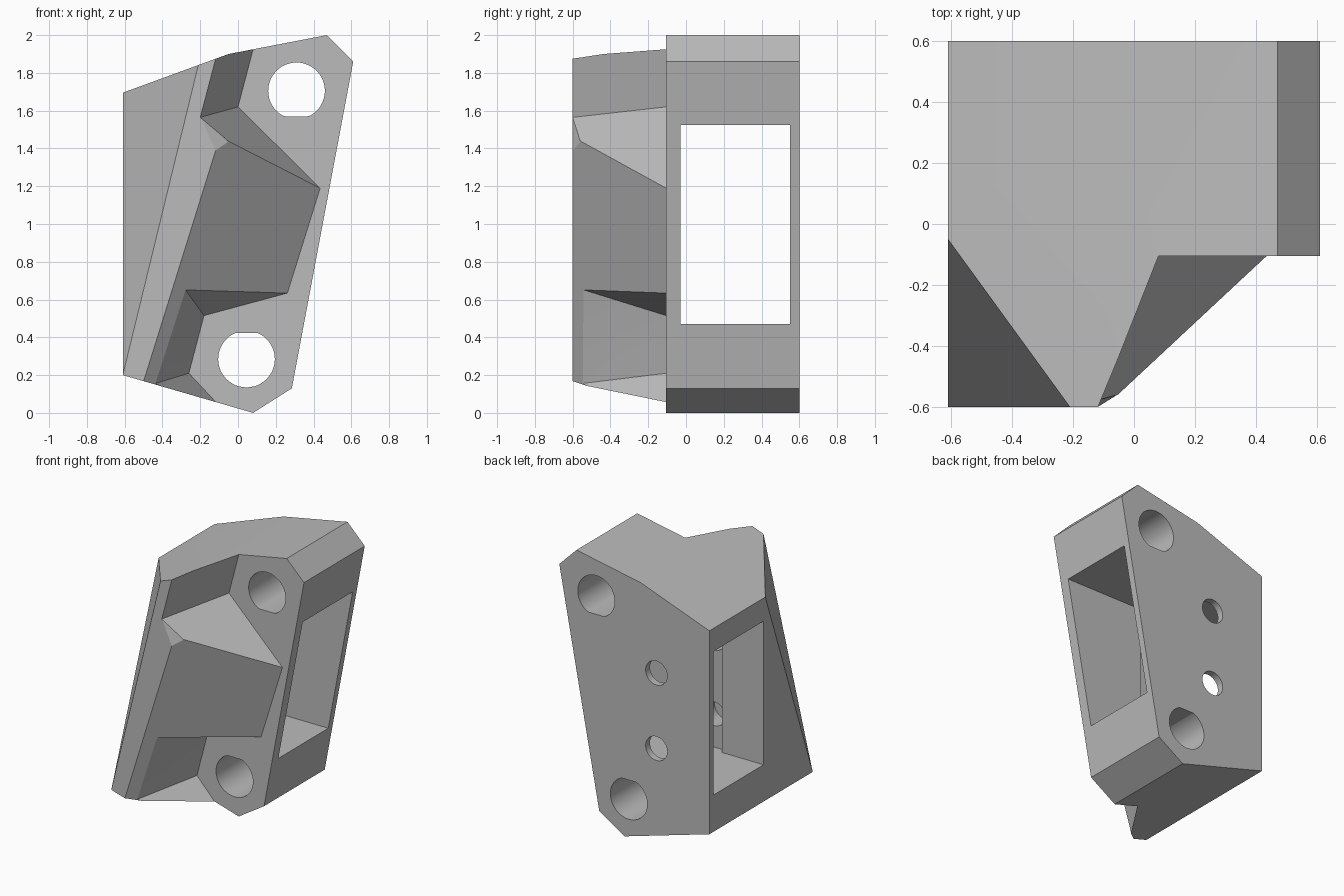
import bpy, bmesh, math
from mathutils import Vector as V

cube = bpy.data.objects.get("Cube")
if cube:
    bpy.data.objects.remove(cube)

grey = bpy.data.materials.new("plain_grey")
grey.use_nodes = True
tone = (0.5, 0.5, 0.5, 1)
grey.diffuse_color = tone
grey.node_tree.nodes["Principled BSDF"].inputs["Base Color"].default_value = tone


def make(name, bm):
    bmesh.ops.recalc_face_normals(bm, faces=bm.faces)
    mesh = bpy.data.meshes.new(name)
    bm.to_mesh(mesh)
    bm.free()
    mesh.materials.append(grey)
    ob = bpy.data.objects.new(name, mesh)
    bpy.context.collection.objects.link(ob)
    return ob


def hull(name, points):
    bm = bmesh.new()
    for p in points:
        bm.verts.new(p)
    bmesh.ops.remove_doubles(bm, verts=bm.verts, dist=1e-5)
    bmesh.ops.convex_hull(bm, input=bm.verts)
    bmesh.ops.delete(bm, geom=[v for v in bm.verts if not v.link_faces], context='VERTS')
    bmesh.ops.dissolve_limit(bm, angle_limit=0.002, verts=bm.verts, edges=bm.edges)
    return make(name, bm)


def slanted_box(name, corner, a, b, c):
    o, a, b, c = V(corner), V(a), V(b), V(c)
    return hull(name, [o + a * i + b * j + c * k
                       for i in (0, 1) for j in (0, 1) for k in (0, 1)])


def bore(name, x, z, r, y0, y1, low=-9, high=9):
    # round hole along y, optionally flattened below or above
    ring = [2 * math.pi * i / 48 for i in range(48)]
    return hull(name, [(x + r * math.cos(t), y, min(max(z + r * math.sin(t), low), high))
                       for t in ring for y in (y0, y1)])


# Main block: outline pushed through the full depth
outline = [(-.61, .2), (.08, 0), (.285, .13), (.61, 1.86), (.47, 2), (-.05, 1.9), (-.61, 1.695)]
bm = bmesh.new()
face = bm.faces.new([bm.verts.new((x, -.6, z)) for x, z in outline])
new = bmesh.ops.extrude_face_region(bm, geom=[face])["geom"]
bmesh.ops.translate(bm, vec=(0, 1.2, 0), verts=[g for g in new if isinstance(g, bmesh.types.BMVert)])

# Tapered corner cut on the front edge
p, q, r = V((-.61, -.05, 1.695)), V((-.21, -.6, 1.842)), V((-.61, -.6, .2))
normal = (q - p).cross(r - p)
if normal.x > 0:
    normal.negate()
cut = bmesh.ops.bisect_plane(bm, geom=bm.verts[:] + bm.edges[:] + bm.faces[:], dist=1e-5,
                             plane_co=p, plane_no=normal, clear_outer=True)
bmesh.ops.holes_fill(bm, edges=[e for e in bm.edges if e.is_boundary])
body = make("mount_body", bm)

# Sloped front relief, leaning with the right side of the block
back = -.105
cutters = [hull("front_relief", [(x + (z - 1.19) * .312, y, z) for z in (-.3, 2.3)
                                 for x, y in ((.435, back), (2, back), (2, -.7), (-.305, -.7))])]

# Notch above the bulge, with the small facet at its tip
cutters.append(slanted_box("upper_notch", (0, back, 1.62), (-.26, -.644, -.072),
                           (.25, 0, .95), (.566, 0, -.56)))
cutters.append(hull("tip_facet", [(-.2, -.601, 1.565), (-.05, -.557, 1.437),
                                  (-.11, -.601, 1.365), (-.04, -.72, 1.45)]))

# Notch below the bulge
cutters.append(hull("lower_notch", [(-.28, -.555, .655), (-.18, back, .515), (-.26, back, .21),
                                    (-.44, -.555, .155), (.265, back, .635), (.1, back, -.175),
                                    (.4, -.3, .3)]))

# Window through the sides and the shallow channel inside it
cutters.append(slanted_box("side_window", (-1, -.03, .47), (2, 0, 0), (0, .58, 0), (0, 0, 1.055)))
cutters.append(slanted_box("inner_channel", (-.27, -.07, .47), (.19, 0, 0), (0, .2, 0), (0, 0, 1.055)))

# Flattened mounting holes and the small rear holes
cutters.append(bore("upper_mount_hole", .31, 1.705, .15, -1, 1, low=1.57))
cutters.append(bore("lower_mount_hole", .045, .285, .15, -1, 1, high=.423))
for z in (1.27, .715):
    cutters.append(bore("small_hole", -.18, z, .088, -.2, 1))

bpy.context.view_layer.objects.active = body
for tool in cutters:
    tool.hide_render = True
    mod = body.modifiers.new(tool.name, 'BOOLEAN')
    mod.operation = 'DIFFERENCE'
    mod.solver = 'EXACT'
    mod.object = tool
    bpy.ops.object.modifier_apply(modifier=mod.name)
    bpy.data.objects.remove(tool)

# Crisp edges, smooth bores
bpy.ops.object.select_all(action='DESELECT')
body.select_set(True)
bpy.ops.object.shade_smooth_by_angle(angle=math.radians(20))
